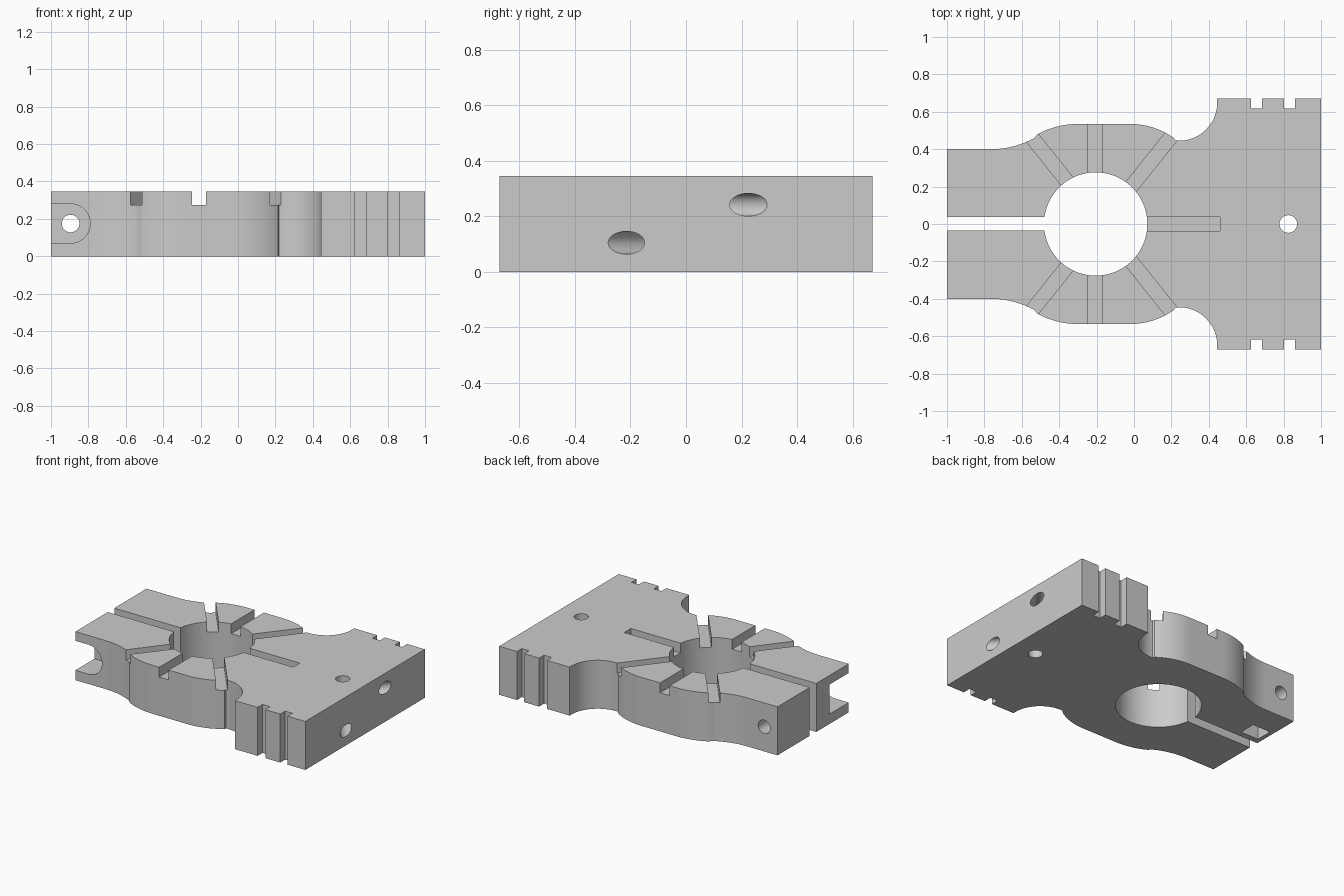
import bpy, bmesh
from math import sin, cos, radians, pi
from mathutils import Matrix, Vector

cube = bpy.data.objects.get("Cube")
if cube:
    bpy.data.objects.remove(cube, do_unlink=True)

HEIGHT = 0.345
SLOT_FLOOR = 0.275
SLOT_WIDTH = 0.075
RING_X = -0.205

grey = bpy.data.materials.new("plain grey")
grey.use_nodes = True
colour = (0.6, 0.6, 0.6, 1)
grey.diffuse_color = colour
grey.node_tree.nodes["Principled BSDF"].inputs["Base Color"].default_value = colour


def arc(cx, cy, r, start, end, steps=14):
    angles = [radians(start + (end - start) * i / steps) for i in range(steps + 1)]
    return [(cx + r * cos(a), cy + r * sin(a)) for a in angles]


def prism(name, points, low, high, matrix=Matrix()):
    """Extrude a flat profile from low to high, then place it."""
    bm = bmesh.new()
    face = bm.faces.new([bm.verts.new((x, y, low)) for x, y in points])
    side = bmesh.ops.extrude_face_region(bm, geom=[face])
    moved = [v for v in side["geom"] if isinstance(v, bmesh.types.BMVert)]
    bmesh.ops.translate(bm, verts=moved, vec=(0, 0, high - low))
    bmesh.ops.transform(bm, matrix=matrix, verts=bm.verts)
    bmesh.ops.recalc_face_normals(bm, faces=bm.faces)
    mesh = bpy.data.meshes.new(name)
    bm.to_mesh(mesh)
    bm.free()
    mesh.materials.append(grey)
    obj = bpy.data.objects.new(name, mesh)
    bpy.context.collection.objects.link(obj)
    return obj


def rectangle(x0, x1, y0, y1):
    return [(x0, y0), (x1, y0), (x1, y1), (x0, y1)]


def circle(r, steps=48):
    return arc(0, 0, r, 0, 360 - 360 / steps, steps - 1)


def cut(points, low, high, matrix=Matrix()):
    cutter = prism("cutter", points, low, high, matrix)
    cutter.hide_render = True
    mod = body.modifiers.new("cut", "BOOLEAN")
    mod.operation = "DIFFERENCE"
    mod.solver = "EXACT"
    mod.object = cutter
    bpy.ops.object.modifier_apply(modifier=mod.name)
    bpy.data.objects.remove(cutter, do_unlink=True)


def bore(start, end, r):
    """Drill a round hole between two points."""
    a, b = Vector(start), Vector(end)
    turn = (b - a).to_track_quat("Z", "Y").to_matrix().to_4x4()
    cut(circle(r), 0, (b - a).length, Matrix.Translation(a) @ turn)


# Plate outline: arm, swelling round the ring, hollow corner, wide block
half = [(-1, 0.4)]
half += arc(-0.765, 0.88, 0.48, 270, 299)
half += arc(-0.3, 0.085, 0.45, 119, 90)
half += arc(-0.02, 0.135, 0.4, 90, 54)
half += arc(0.24, 0.65, 0.205, 264, 360, 24)
half.append((0.445, 0.672))
for x0, x1 in ((0.625, 0.685), (0.803, 0.86)):
    half += [(x0, 0.672), (x0, 0.617), (x1, 0.617), (x1, 0.672)]
half.append((1, 0.672))
outline = half + [(x, -y) for x, y in reversed(half)]

body = prism("clamp_plate", outline, 0, HEIGHT)
bpy.context.view_layer.objects.active = body
body.select_set(True)

# Central bore and the split between the arms
cut(circle(0.276, 96), -1, 1, Matrix.Translation((RING_X, 0, 0)))
cut(rectangle(-1.2, RING_X, -0.036, 0.038), -1, 1)

# Shallow slots in the top face
w = SLOT_WIDTH / 2
cut(rectangle(RING_X, 0.46, -w, w), SLOT_FLOOR, 1)
for angle, x in ((90, -0.208), (51.3, -0.175), (-51.3, -0.175)):
    place = Matrix.Translation((x, 0, 0)) @ Matrix.Rotation(radians(angle), 4, "Z")
    cut(rectangle(-0.66, 0.66, -w, w), SLOT_FLOOR, 1, place)

# Bolt hole across both arms, rounded head recess, nut pocket underneath
bore((-0.895, -1, 0.175), (-0.895, 1, 0.175), 0.047)
recess = [(-1.2, 0.07)] + arc(-0.895, 0.175, 0.105, -90, 90, 24) + [(-1.2, 0.28)]
cut(recess, 0.185, 0.6, Matrix.Rotation(pi / 2, 4, "X"))
cut(rectangle(-0.97, -0.83, 0.08, 0.2), -1, 0.25)

# Vertical hole, joined by two slanted holes from the end face
bore((0.825, 0, -1), (0.825, 0, 1), 0.047)
for y, z in ((-0.215, 0.105), (0.225, 0.242)):
    inner = Vector((0.828, 0, z))
    mouth = Vector((1, y, z))
    bore(mouth + (mouth - inner), inner, 0.041)

bpy.ops.object.shade_smooth_by_angle(angle=radians(30))
